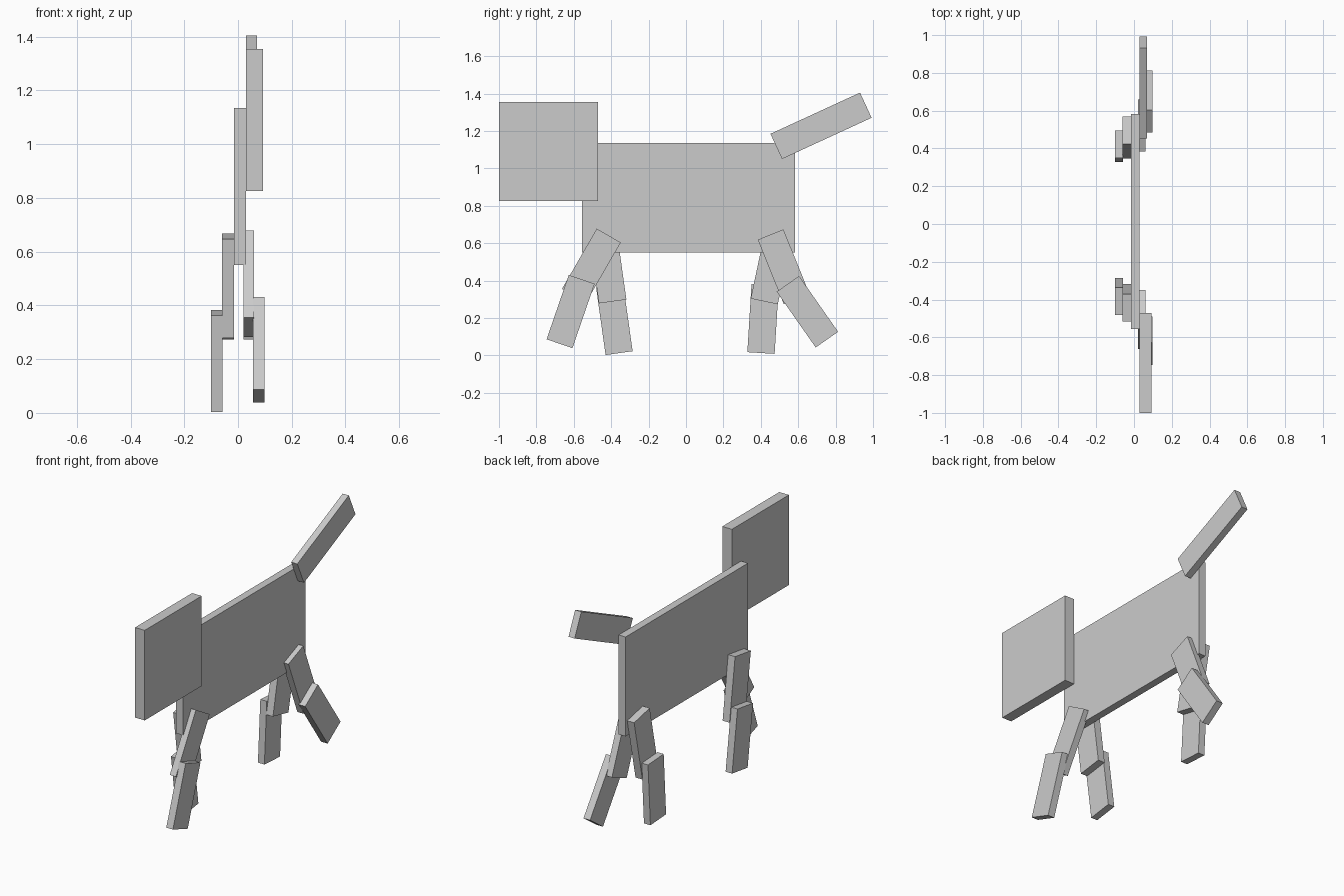
import bpy, math

if "Cube" in bpy.data.objects:
    bpy.data.objects.remove(bpy.data.objects["Cube"])

grey = bpy.data.materials.new("plain grey")
grey.diffuse_color = (0.6, 0.6, 0.6, 1)
grey.use_nodes = True
grey.node_tree.nodes["Principled BSDF"].inputs["Base Color"].default_value = grey.diffuse_color


def board(name, x0, x1, centre, size, tilt=0):
    """Flat board from x0 to x1; centre and size are (y, z), tilt turns it about x."""
    bpy.ops.mesh.primitive_cube_add(size=1)
    ob = bpy.context.object
    ob.name = name
    ob.location = ((x0 + x1) / 2, *centre)
    ob.scale = (x1 - x0, *size)
    ob.rotation_euler.x = math.radians(tilt)
    ob.data.materials.append(grey)


# Body, head and tail
board("body", -0.015, 0.03, (0.014, 0.843), (1.138, 0.585))
board("head", 0.03, 0.093, (-0.735, 1.09), (0.53, 0.53))
board("tail", 0.03, 0.07, (0.722, 1.228), (0.527, 0.148), 24.7)

# Legs: upper and lower board each, stepping outwards from the body
UPPER = (0.148, 0.372)
LOWER = (0.146, 0.364)
legs = [
    ("right_front", (0.02, 0.06), (-0.506, 0.48), -30, (0.055, 0.098), (-0.617, 0.235), -19),
    ("right_hind", (0.02, 0.06), (0.522, 0.474), 22, (0.055, 0.098), (0.649, 0.234), 35),
    ("left_front", (-0.06, -0.015), (-0.418, 0.473), 8, (-0.1, -0.058), (-0.383, 0.193), 8),
    ("left_hind", (-0.06, -0.015), (0.457, 0.471), -12, (-0.1, -0.058), (0.412, 0.195), -3.5),
]
for name, ux, uc, ut, lx, lc, lt in legs:
    board(name + "_upper_leg", *ux, uc, UPPER, ut)
    board(name + "_lower_leg", *lx, lc, LOWER, lt)
